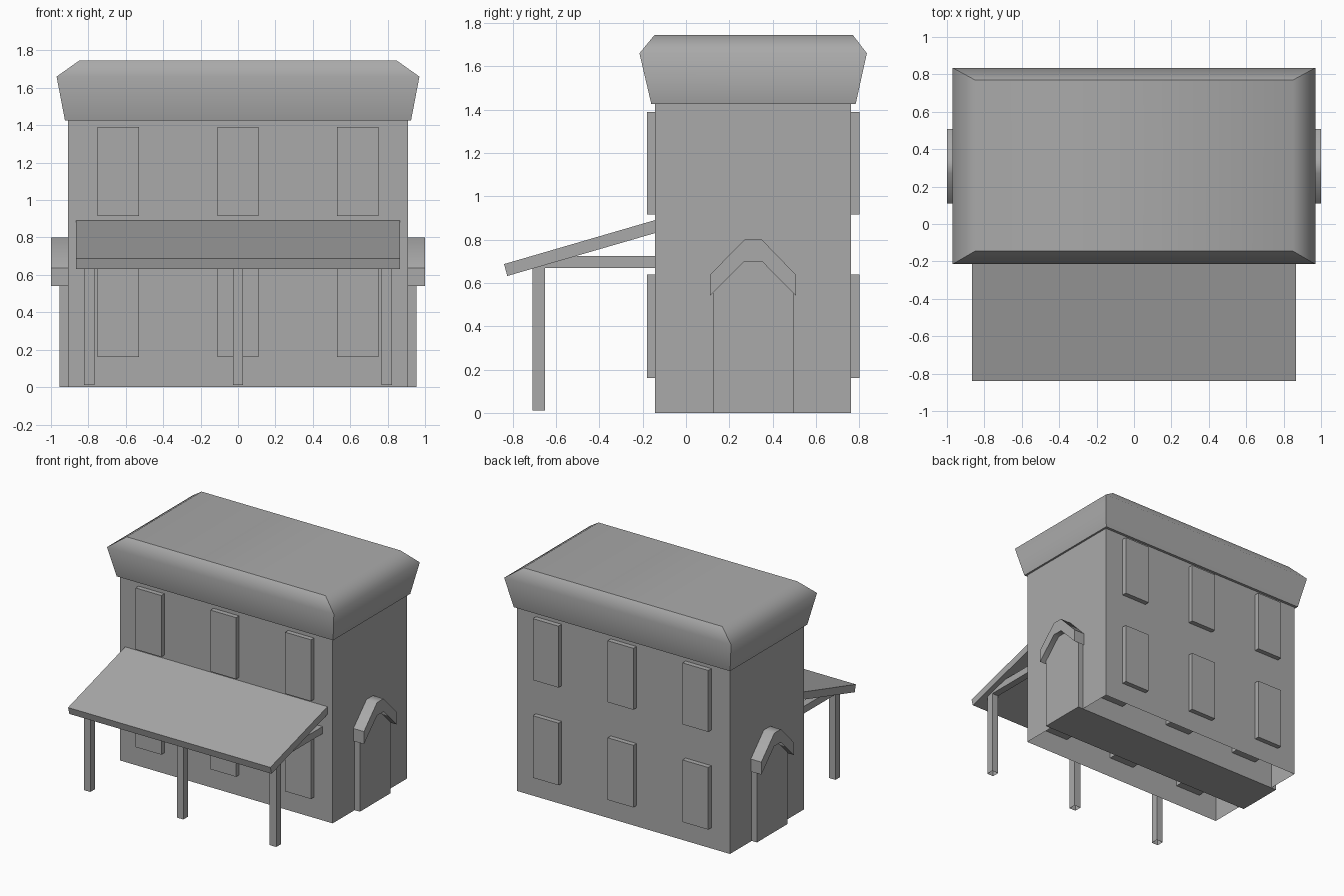
import bpy
import bmesh
from mathutils import Vector

cube = bpy.data.objects.get("Cube")
if cube:
    bpy.data.objects.remove(cube, do_unlink=True)

# Single plain colour for the whole building
grey = bpy.data.materials.new("plain_grey")
grey.use_nodes = True
grey.diffuse_color = (0.4, 0.4, 0.4, 1)
grey.node_tree.nodes["Principled BSDF"].inputs["Base Color"].default_value = (0.4, 0.4, 0.4, 1)


def finish(name, bm, soft=None):
    """Turn a bmesh into an object; edges picked by soft() are shaded smooth."""
    bmesh.ops.recalc_face_normals(bm, faces=bm.faces)
    if soft:
        for f in bm.faces:
            f.smooth = True
        for e in bm.edges:
            e.smooth = soft(e.verts[0].co, e.verts[1].co)
    mesh = bpy.data.meshes.new(name)
    bm.to_mesh(mesh)
    bm.free()
    mesh.materials.append(grey)
    obj = bpy.data.objects.new(name, mesh)
    bpy.context.collection.objects.link(obj)
    return obj


def box(name, x, y, z, open_bottom=False):
    """Box from (low, high) ranges, optionally without its underside."""
    bm = bmesh.new()
    bmesh.ops.create_cube(bm, size=1)
    for v in bm.verts:
        v.co = [r[0] if c < 0 else r[1] for c, r in zip(v.co, (x, y, z))]
    bmesh.ops.recalc_face_normals(bm, faces=bm.faces)
    if open_bottom:
        under = [f for f in bm.faces if f.normal.z < -0.9]
        bmesh.ops.delete(bm, geom=under, context='FACES_ONLY')
    return finish(name, bm)


def extrude_x(name, half, profile, soft=None):
    """Extrude a (y, z) outline across x from -half to +half."""
    bm = bmesh.new()
    face = bm.faces.new([bm.verts.new((-half, y, z)) for y, z in profile])
    out = bmesh.ops.extrude_face_region(bm, geom=[face], use_keep_orig=True)
    moved = [v for v in out["geom"] if isinstance(v, bmesh.types.BMVert)]
    bmesh.ops.translate(bm, verts=moved, vec=Vector((2 * half, 0, 0)))
    return finish(name, bm, soft)


# Main block, open underneath
box("walls", (-0.91, 0.91), (-0.143, 0.762), (0, 1.43), open_bottom=True)

# Flared cornice with bevelled roof, lofted from rectangular rings
rings = [(0.925, -0.16, 0.783, 1.425), (0.97, -0.215, 0.835, 1.66), (0.85, -0.145, 0.77, 1.745)]
bm = bmesh.new()
loops = [[bm.verts.new(p) for p in ((-x, y0, z), (x, y0, z), (x, y1, z), (-x, y1, z))]
         for x, y0, y1, z in rings]
for low, high in zip(loops, loops[1:]):
    for i in range(4):
        j = (i + 1) % 4
        bm.faces.new((low[i], low[j], high[j], high[i]))
bm.faces.new(loops[0])
bm.faces.new(loops[-1])


def cornice_soft(a, b):
    level = abs(a.z - b.z) < 0.001
    return level and (1.6 < a.z < 1.7 or (a.z > 1.7 and abs(a.x - b.x) < 0.001))


finish("cornice_roof", bm, cornice_soft)

# Window slabs that project from both the front and back walls
for side, cx in (("right", -0.64), ("middle", 0), ("left", 0.64)):
    for floor, z in (("lower", (0.16, 0.64)), ("upper", (0.915, 1.39))):
        box(f"{floor}_{side}_windows", (cx - 0.11, cx + 0.11), (-0.18, 0.8), z)

# End doors and the arched hoods over them
inner = [(0.27, 0.70), (0.35, 0.70)]
extrude_x("end_doors", 0.955, [(0.125, 0), (0.125, 0.555), *inner, (0.497, 0.555), (0.497, 0)])
extrude_x("door_hoods", 1.0,
          [(0.11, 0.54), (0.11, 0.637), (0.27, 0.80), (0.35, 0.80),
           (0.508, 0.637), (0.508, 0.54), *reversed(inner)],
          lambda a, b: abs(a.x - b.x) > 1 and min(a.z, b.z) > 0.69)

# Porch: sloping awning, posts and tie beams
extrude_x("porch_awning", 0.865, [(-0.143, 0.89), (-0.84, 0.687), (-0.825, 0.632), (-0.143, 0.83)])
for side, cx in (("right", -0.795), ("middle", 0), ("left", 0.795)):
    span = (cx - 0.028, cx + 0.028)
    box(f"{side}_porch_post", span, (-0.708, -0.65), (0.01, 0.675), open_bottom=True)
    box(f"{side}_porch_beam", span, (-0.675, -0.143), (0.67, 0.725))
